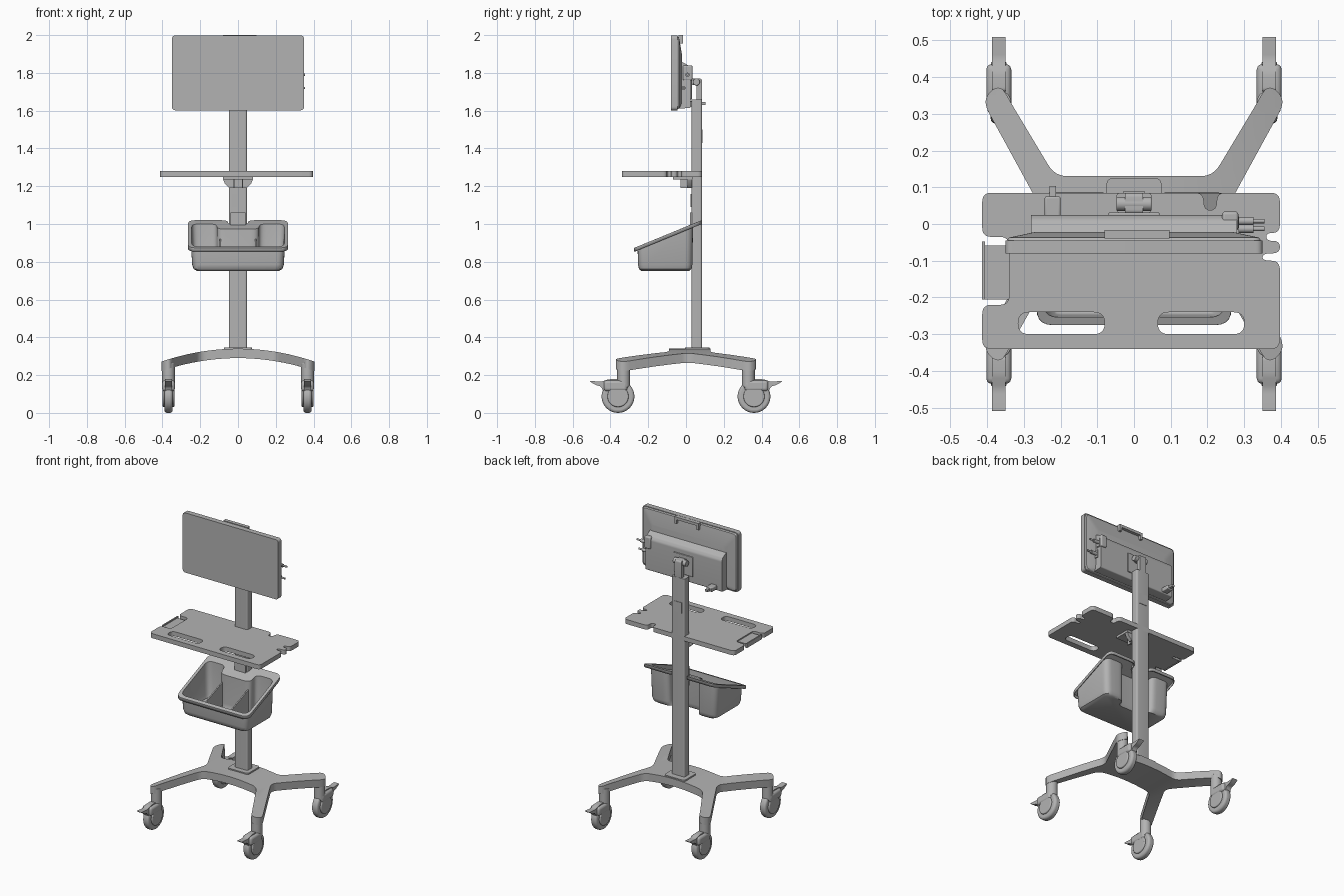
import bpy, bmesh
from math import radians
from mathutils import Matrix, Vector

cube = bpy.data.objects.get("Cube")
if cube:
    bpy.data.objects.remove(cube)

grey = bpy.data.materials.new("mid grey")
grey.use_nodes = True
grey.diffuse_color = (0.45, 0.45, 0.45, 1)
grey.node_tree.nodes["Principled BSDF"].inputs["Base Color"].default_value = (0.45, 0.45, 0.45, 1)

TOP = Matrix.Identity(4)
FRONT = Matrix.Rotation(radians(90), 4, 'X')
SIDE = Matrix.Rotation(radians(90), 4, 'Z') @ FRONT


def select(ob):
    bpy.ops.object.select_all(action='DESELECT')
    ob.select_set(True)
    bpy.context.view_layer.objects.active = ob


def finish(ob, angle=35):
    ob.data.materials.clear()
    ob.data.materials.append(grey)
    select(ob)
    bpy.ops.object.shade_smooth_by_angle(angle=radians(angle))
    return ob


def from_bmesh(name, bm):
    bmesh.ops.recalc_face_normals(bm, faces=bm.faces)
    me = bpy.data.meshes.new(name)
    bm.to_mesh(me)
    bm.free()
    ob = bpy.data.objects.new(name, me)
    bpy.context.collection.objects.link(ob)
    return ob


def rounded(points, r, steps=6):
    """Round every corner of a closed outline."""
    pts, out = [Vector(p) for p in points], []
    for i, p in enumerate(pts):
        a, b = pts[i - 1] - p, pts[(i + 1) % len(pts)] - p
        s = p + a.normalized() * min(r, a.length * 0.49)
        e = p + b.normalized() * min(r, b.length * 0.49)
        for k in range(steps + 1):
            t = k / steps
            out.append(s * (1 - t) ** 2 + p * 2 * t * (1 - t) + e * t * t)
    return out


def rect(x0, x1, y0, y1):
    return [(x0, y0), (x1, y0), (x1, y1), (x0, y1)]


def plate(name, outlines, lo, hi, axes=TOP):
    """Extrude a filled outline with holes from lo to hi."""
    cu = bpy.data.curves.new(name, 'CURVE')
    cu.dimensions, cu.fill_mode, cu.extrude = '2D', 'BOTH', (hi - lo) / 2
    for line in outlines:
        sp = cu.splines.new('POLY')
        sp.points.add(len(line) - 1)
        for q, p in zip(sp.points, line):
            q.co = (p[0], p[1], 0, 1)
        sp.use_cyclic_u = True
    ob = bpy.data.objects.new(name, cu)
    bpy.context.collection.objects.link(ob)
    select(ob)
    bpy.ops.object.convert(target='MESH')
    ob = bpy.context.view_layer.objects.active
    bm = bmesh.new()
    bm.from_mesh(ob.data)
    bmesh.ops.remove_doubles(bm, verts=bm.verts, dist=0.0002)
    bmesh.ops.transform(bm, matrix=axes @ Matrix.Translation((0, 0, (lo + hi) / 2)), verts=bm.verts)
    bmesh.ops.recalc_face_normals(bm, faces=bm.faces)
    bm.to_mesh(ob.data)
    bm.free()
    return finish(ob)


def box(name, x, y, z, bevel=0.0):
    bm = bmesh.new()
    bmesh.ops.create_cube(bm, size=1)
    for v in bm.verts:
        v.co = [(a + b) / 2 + c * (b - a) for (a, b), c in zip((x, y, z), v.co)]
    ob = from_bmesh(name, bm)
    if bevel:
        m = ob.modifiers.new("bevel", 'BEVEL')
        m.width, m.segments = bevel, 3
    return finish(ob)


def cylinder(name, centre, r, depth, axis='Z', bevel=0.0):
    bm = bmesh.new()
    bmesh.ops.create_cone(bm, cap_ends=True, segments=32, radius1=r, radius2=r, depth=depth)
    turn = Matrix.Rotation(radians(90), 4, 'Y') if axis == 'X' else TOP
    bmesh.ops.transform(bm, matrix=Matrix.Translation(centre) @ turn, verts=bm.verts)
    ob = from_bmesh(name, bm)
    if bevel:
        m = ob.modifiers.new("bevel", 'BEVEL')
        m.width, m.segments, m.limit_method = bevel, 4, 'ANGLE'
    return finish(ob)


# Arched four-legged base
half = [(0.2, -0.09), (0.335, -0.33), (0.36, -0.375), (0.39, -0.365), (0.41, -0.33), (0.235, 0.01),
        (0.41, 0.33), (0.39, 0.365), (0.36, 0.375), (0.335, 0.33), (0.215, 0.13)]
outline = half + [(-x, y) for x, y in reversed(half)]
base = plate("base", [rounded(outline, 0.035)], 0.29, 0.34)
bm = bmesh.new()
bm.from_mesh(base.data)
for i in range(-10, 11):
    bmesh.ops.bisect_plane(bm, geom=bm.verts[:] + bm.edges[:] + bm.faces[:],
                           plane_co=(i * 0.04, 0, 0), plane_no=(1, 0, 0))
for v in bm.verts:
    v.co.z -= 0.07 * (v.co.x / 0.41) ** 2
bm.to_mesh(base.data)
bm.free()
finish(base)

# Casters with brake pedals
pedal = [(0.36, 0.18), (0.41, 0.178), (0.45, 0.165), (0.515, 0.17), (0.48, 0.148), (0.45, 0.14), (0.435, 0.11), (0.36, 0.11)]
for sx, side in ((1, "left"), (-1, "right")):
    for sy, end in ((1, "rear"), (-1, "front")):
        tag, x = f"{end}_{side}_", sx * 0.368
        cylinder(tag + "wheel", (x, sy * 0.36, 0.087), 0.087, 0.044, 'X', 0.014)
        cylinder(tag + "wheel_hub", (x, sy * 0.36, 0.087), 0.056, 0.062, 'X', 0.006)
        cylinder(tag + "caster_stem", (x, sy * 0.33, 0.2), 0.034, 0.13, 'Z', 0.004)
        box(tag + "caster_hood", (x - 0.034, x + 0.034), sorted((sy * 0.31, sy * 0.435)), (0.115, 0.172), 0.015)
        plate(tag + "brake_pedal", [rounded([(sy * y, z) for y, z in pedal], 0.012)], x - 0.018, x + 0.018, SIDE)

# Column
plate("column", [rounded(rect(-0.048, 0.048, 0.03, 0.085), 0.012)], 0.32, 1.66)
plate("column_foot", [rounded(rect(-0.075, 0.075, -0.005, 0.125), 0.02)], 0.33, 0.347)
box("column_front_cover", (-0.034, 0.034), (0.024, 0.031), (1.09, 1.16))
box("column_rear_cover", (-0.03, 0.03), (0.084, 0.088), (1.43, 1.5))

# Tray: side notches, rear cable slot and two grip holes
tray = [(-0.413, -0.34), (0.397, -0.34), (0.397, -0.1), (0.35, -0.1), (0.35, -0.08), (0.397, -0.08),
        (0.397, -0.046), (0.36, -0.046), (0.36, -0.024), (0.397, -0.024), (0.397, 0.085), (0.225, 0.085),
        (0.225, 0.038), (0.19, 0.038), (0.19, 0.085), (-0.413, 0.085), (-0.413, -0.035), (-0.34, -0.035),
        (-0.34, -0.22), (-0.413, -0.22)]
grips = [rounded(rect(a, b, -0.3, -0.24), 0.03) for a, b in ((-0.315, -0.08), (0.065, 0.3))]
plate("tray", [rounded(tray, 0.025)] + grips, 1.25, 1.28)
box("tray_side_panel", (-0.408, -0.335), (-0.205, -0.058), (1.253, 1.272))
box("tray_side_lip", (-0.413, -0.405), (-0.205, -0.048), (1.25, 1.28))
box("tray_bracket", (-0.08, 0.08), (-0.07, 0.035), (1.235, 1.251))
plate("tray_bracket_web", [[(-0.08, 1.24), (0.08, 1.24), (0.07, 1.215), (0.045, 1.19), (-0.045, 1.19), (-0.07, 1.215)]],
      -0.032, -0.008, FRONT)
for x in (-0.025, 0.02):
    box("tray_bracket_rib", (x, x + 0.006), (-0.03, 0.01), (1.19, 1.24))


# Storage bin: sloping rim, rear recess around the column
def bin_outline(w, front, back, gap, recess, r):
    return rounded([(-w, front), (w, front), (w, back), (gap, back), (gap, recess),
                    (-gap, recess), (-gap, back), (-w, back)], r, 5)


def slope(y):
    return 0.873 + (y + 0.27) * 0.41


body = bin_outline(0.247, -0.255, 0.035, 0.11, -0.03, 0.04)
rim = bin_outline(0.262, -0.272, 0.083, 0.055, 0.026, 0.04)
centre = Vector((0, -0.11))
levels = [[(*(centre + (p - centre) * s), z) for p in body] for s, z in ((0.88, 0.755), (0.94, 0.763), (0.97, 0.785))]
levels += [[(p.x, p.y, slope(p.y) + d) for p in line] for line, d in ((body, 0), (rim, 0), (rim, -0.018))]
bm = bmesh.new()
rings = [[bm.verts.new(c) for c in level] for level in levels]
bm.faces.new(rings[0])
for lower, upper in zip(rings, rings[1:]):
    for i in range(len(lower)):
        bm.faces.new((lower[i - 1], lower[i], upper[i], upper[i - 1]))
storage = from_bmesh("storage_bin", bm)
shell = storage.modifiers.new("wall", 'SOLIDIFY')
shell.thickness, shell.offset = 0.006, 0
finish(storage, 40)
for x in (-0.095, 0.095):
    plate("bin_divider", [[(-0.03, 0.92), (-0.03, 0.765), (-0.235, 0.765), (-0.24, 0.84)]], x - 0.004, x + 0.004, SIDE)
box("bin_hanger", (-0.04, 0.04), (0.022, 0.032), (0.93, 1.06))

# Monitor: slab, chamfered back, deep electronics housing
plate("screen", [rounded(rect(-0.35, 0.35, 1.602, 1.998), 0.02)], 0.045, 0.08, FRONT)
bm = bmesh.new()
loops = [[bm.verts.new((p.x, y, p.y)) for p in rounded(rect(-w, w, lo, hi), 0.02)]
         for w, lo, hi, y in ((0.345, 1.607, 1.993, -0.045), (0.34, 1.612, 1.988, -0.037), (0.27, 1.635, 1.9, -0.022))]
for lower, upper in zip(loops, loops[1:]):
    for i in range(len(lower)):
        bm.faces.new((lower[i - 1], lower[i], upper[i], upper[i - 1]))
bm.faces.new(loops[-1])
bm.faces.new(loops[0])
finish(from_bmesh("screen_back", bm), 20)
housing = [(-0.04, 1.61), (0.024, 1.615), (0.024, 1.82), (0.012, 1.84), (-0.025, 1.86), (-0.04, 1.86)]
plate("monitor_housing", [rounded(housing, 0.008)], -0.28, 0.28, SIDE)
staple = [(-0.08, 1.955), (-0.065, 1.955), (-0.065, 1.982), (0.082, 1.982), (0.082, 1.955), (0.097, 1.955), (0.097, 2.0), (-0.08, 2.0)]
plate("top_handle", [staple], 0.016, 0.04, FRONT)

# Ports, plugs and cable peg
box("plug_block", (0.24, 0.284), (-0.018, 0.034), (1.76, 1.84), 0.008)
for z, y in ((1.79, 0.008), (1.72, -0.013)):
    box("port_plate", (0.278, 0.286), (y - 0.012, y + 0.012), (z - 0.025, z + 0.025))
    cylinder("plug", (0.3, y, z), 0.011, 0.05, 'X')
    cylinder("plug_tip", (0.335, y, z), 0.006, 0.04, 'X')
box("cable_peg", (-0.243, -0.2), (0.02, 0.075), (1.622, 1.65), 0.005)
box("cable_peg_tip", (-0.23, -0.212), (0.07, 0.103), (1.63, 1.645))

# Tilting monitor mount
box("mount_plate", (-0.07, 0.07), (0.022, 0.031), (1.66, 1.79), 0.003)
arm = [(0.028, 1.735), (0.056, 1.735), (0.056, 1.65), (0.084, 1.65), (0.084, 1.77), (0.028, 1.77)]
plate("mount_arm", [rounded(arm, 0.012)], -0.024, 0.024, SIDE)
cylinder("mount_pivot", (0, 0.055, 1.752), 0.019, 0.095, 'X', 0.003)
